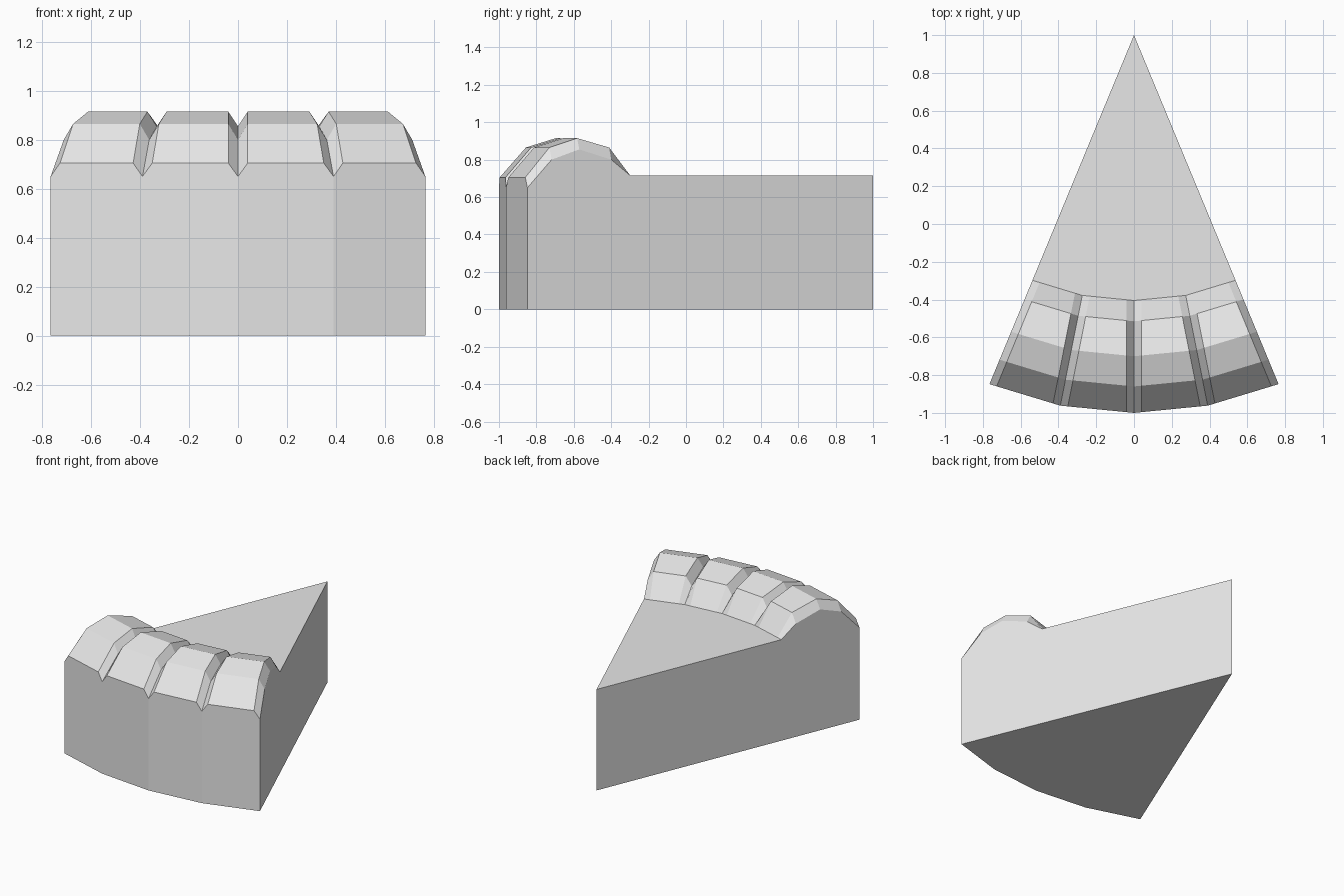
import bpy, bmesh, math
from mathutils import Vector

cube = bpy.data.objects.get("Cube")
if cube:
    bpy.data.objects.remove(cube, do_unlink=True)

mat = bpy.data.materials.new("light grey")
mat.use_nodes = True
GREY = (0.8, 0.8, 0.8, 1)
mat.diffuse_color = GREY
mat.node_tree.nodes["Principled BSDF"].inputs["Base Color"].default_value = GREY

SEGMENTS, STEP, INSET, TOP = 4, math.radians(11.25), 0.04, 0.715
# Crust cross-section: distance from the tip, groove height, raised panel height
PROFILE = [(2.0, 0.65, 0.705), (1.86, 0.80, 0.865), (1.70, 0.855, 0.915),
           (1.515, 0.80, 0.865), (1.405, TOP, TOP)]


def polar(radius, i):
    """Point on the arc around the tip of the slice, at segment boundary i."""
    angle = (i - SEGMENTS / 2) * STEP
    return Vector((radius * math.sin(angle), 1 - radius * math.cos(angle), 0))


def arc_row(radius, groove_z, panel_z):
    """One row across the slice: groove, panel start, panel end, groove..."""
    row = []
    for i in range(SEGMENTS):
        a, b = polar(radius, i), polar(radius, i + 1)
        inset = (b - a).normalized() * INSET
        row += [a + Vector((0, 0, groove_z)), a + inset + Vector((0, 0, panel_z)),
                b - inset + Vector((0, 0, panel_z))]
    return row + [polar(radius, SEGMENTS) + Vector((0, 0, groove_z))]


def make_object(name, faces):
    bm = bmesh.new()
    for points in faces:
        bm.faces.new([bm.verts.new(p) for p in points])
    bmesh.ops.remove_doubles(bm, verts=bm.verts, dist=0.0005)
    mesh = bpy.data.meshes.new(name)
    bm.to_mesh(mesh)
    bm.free()
    mesh.materials.append(mat)
    obj = bpy.data.objects.new(name, mesh)
    bpy.context.collection.objects.link(obj)
    return obj


def strip(lower, upper):
    return [(lower[j], lower[j + 1], upper[j + 1], upper[j])
            for j in range(len(lower) - 1)]


rows = [arc_row(*p) for p in PROFILE]
base = arc_row(PROFILE[0][0], 0, 0)
tip_low, tip_high = Vector((0, 1, 0)), Vector((0, 1, TOP))

# Scalloped crust ridge
crust = []
for lower, upper in zip(rows, rows[1:]):
    crust += strip(lower, upper)
make_object("crust", crust)

# Wedge: outer wall, cut sides, flat top and bottom
wedge = strip(base, rows[0])
wedge.append([tip_high] + rows[-1])
wedge.append([tip_low] + base[::-1])
wedge.append([tip_low, base[0]] + [r[0] for r in rows] + [tip_high])
wedge.append([tip_high] + [r[-1] for r in rows[::-1]] + [base[-1], tip_low])
# Cut sides and caps face outwards
centre = Vector((0, -0.2, 0.35))
for k, points in enumerate(wedge):
    normal = sum(((a - points[0]).cross(b - points[0])
                  for a, b in zip(points[1:], points[2:])), Vector())
    middle = sum(points, Vector()) / len(points)
    if normal.dot(middle - centre) < 0:
        wedge[k] = points[::-1]
make_object("slice_body", wedge)
